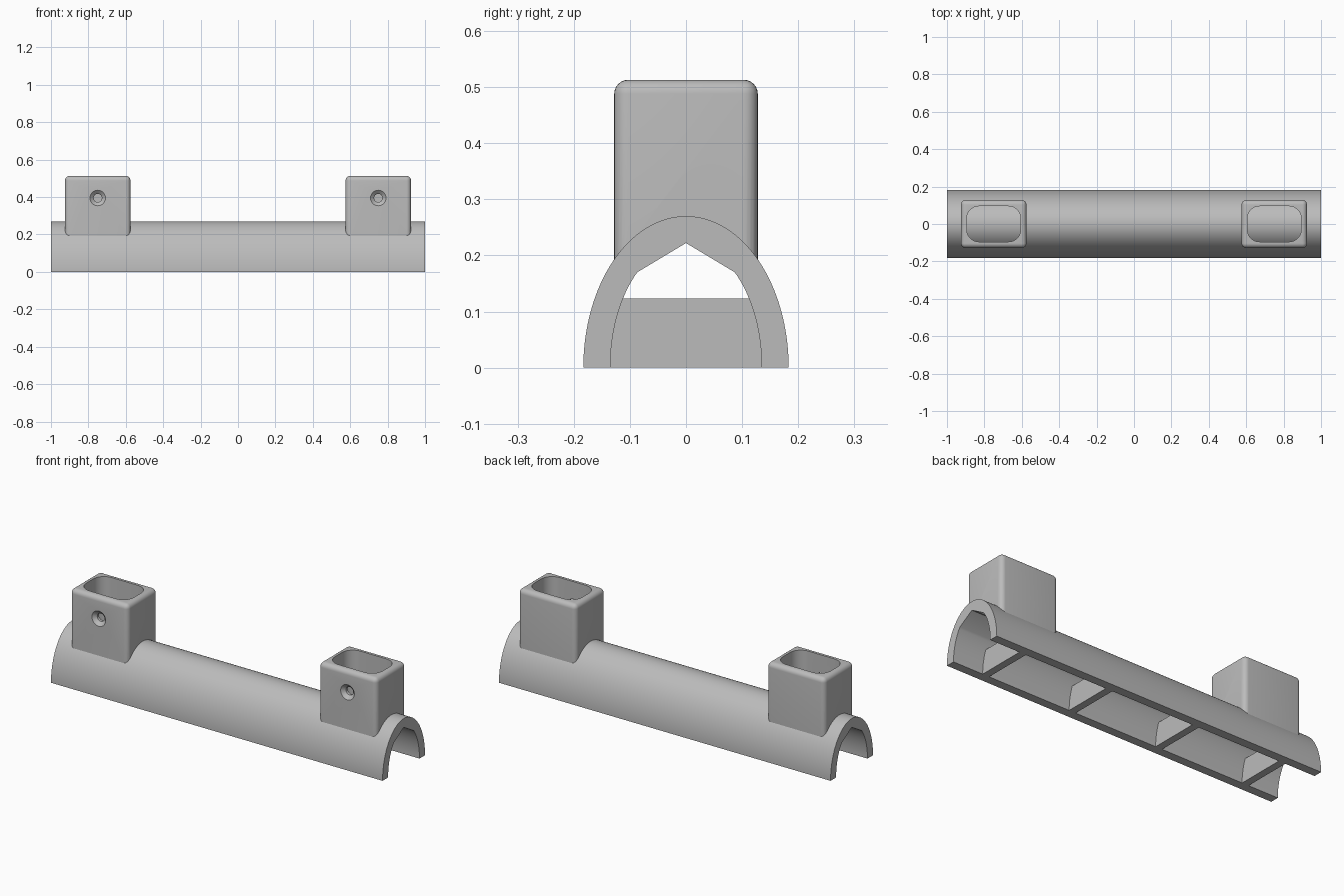
import bpy, bmesh, math
from mathutils import Matrix

if "Cube" in bpy.data.objects:
    bpy.data.objects.remove(bpy.data.objects["Cube"], do_unlink=True)

grey = bpy.data.materials.new("plain_grey")
grey.use_nodes = True
grey.diffuse_color = (0.5, 0.5, 0.5, 1)
grey.node_tree.nodes["Principled BSDF"].inputs["Base Color"].default_value = (0.5, 0.5, 0.5, 1)

OUTER = (0.183, 0.27)      # half width and height of the arch
INNER = (0.135, 0.222)
TOWER_X, HOLE_Z = 0.75, 0.395


def make_object(name, bm):
    bmesh.ops.recalc_face_normals(bm, faces=bm.faces)
    mesh = bpy.data.meshes.new(name)
    bm.to_mesh(mesh)
    bm.free()
    obj = bpy.data.objects.new(name, mesh)
    bpy.context.collection.objects.link(obj)
    mesh.materials.append(grey)
    return obj


def smooth(obj):
    bpy.ops.object.select_all(action="DESELECT")
    obj.select_set(True)
    bpy.context.view_layer.objects.active = obj
    bpy.ops.object.shade_smooth_by_angle(angle=math.radians(30))


def arc(size, start, end, steps):
    """Points on an ellipse, angles in degrees."""
    angles = [math.radians(start + (end - start) * i / steps) for i in range(steps + 1)]
    return [(size[0] * math.cos(a), size[1] * math.sin(a)) for a in angles]


def extrude_along_x(name, profile, x0, x1):
    bm = bmesh.new()
    face = bm.faces.new([bm.verts.new((x0, y, z)) for y, z in profile])
    new = bmesh.ops.extrude_face_region(bm, geom=[face])["geom"]
    bmesh.ops.translate(bm, vec=(x1 - x0, 0, 0),
                        verts=[v for v in new if isinstance(v, bmesh.types.BMVert)])
    return make_object(name, bm)


def rounded_block(name, size, centre, radius, segments, round_top):
    """Box with rounded upright edges and, optionally, rounded top edges."""
    bm = bmesh.new()
    bmesh.ops.create_cube(bm, size=1, matrix=Matrix.Translation(centre) @ Matrix.Diagonal((*size, 1)))
    edges = []
    for e in bm.edges:
        a, b = (v.co.z - centre[2] for v in e.verts)
        if a * b < 0 or (round_top and a > 0 and b > 0):
            edges.append(e)
    bmesh.ops.bevel(bm, geom=edges, offset=radius, segments=segments,
                    profile=0.5, affect="EDGES")
    return make_object(name, bm)


def bore(name, x, r_front, r_back, y_front, y_back):
    """Round cutter along y, tapering from front to back."""
    bm = bmesh.new()
    place = Matrix.Translation((x, (y_front + y_back) / 2, HOLE_Z)) @ Matrix.Rotation(math.pi / 2, 4, "X")
    bmesh.ops.create_cone(bm, cap_ends=True, segments=40, radius1=r_back, radius2=r_front,
                          depth=y_back - y_front, matrix=place)
    return make_object(name, bm)


def subtract(obj, cutters):
    for cutter in cutters:
        cutter.hide_render = True
        mod = obj.modifiers.new("cut", "BOOLEAN")
        mod.operation, mod.solver, mod.object = "DIFFERENCE", "EXACT", cutter
    bpy.context.view_layer.update()
    graph = bpy.context.evaluated_depsgraph_get()
    mesh = bpy.data.meshes.new_from_object(obj.evaluated_get(graph))
    obj.modifiers.clear()
    obj.data = mesh
    for cutter in cutters:
        bpy.data.objects.remove(cutter, do_unlink=True)


# Arched channel with a pitched ceiling inside
side = arc(INNER, 0, 50, 14)
inside = side + [(0, INNER[1])] + [(-y, z) for y, z in reversed(side)]
smooth(extrude_along_x("arched_channel", arc(OUTER, 0, 180, 64) + inside[::-1], -1, 1))

# Low cross ribs, sunk slightly into the channel wall
rib_side = arc((INNER[0] + 0.01, INNER[1]), 0, 33.6, 10)
rib = rib_side + [(-y, z) for y, z in reversed(rib_side)]
for i in range(4):
    x = -0.8 + i * 1.6 / 3
    extrude_along_x(f"cross_rib_{i + 1}", rib, x - 0.02, x + 0.02)

# Hollow sockets seated on the channel, each with a countersunk screw hole in front
for label, x in (("left", TOWER_X), ("right", -TOWER_X)):
    socket = rounded_block(f"{label}_socket", (0.35, 0.256, 0.413), (x, 0, 0.3065), 0.025, 6, True)
    pocket = rounded_block("pocket_cutter", (0.288, 0.19, 0.8), (x, 0, 0.4), 0.065, 10, False)
    saddle = extrude_along_x("saddle_cutter", arc((OUTER[0] - 0.004, OUTER[1] - 0.004), 0, 180, 64),
                             x - 0.3, x + 0.3)
    sink = bore("sink_cutter", x, 0.042, 0.022, -0.1285, -0.11)
    hole = bore("hole_cutter", x, 0.022, 0.022, -0.15, -0.05)
    subtract(socket, [pocket, saddle, sink, hole])
    smooth(socket)
